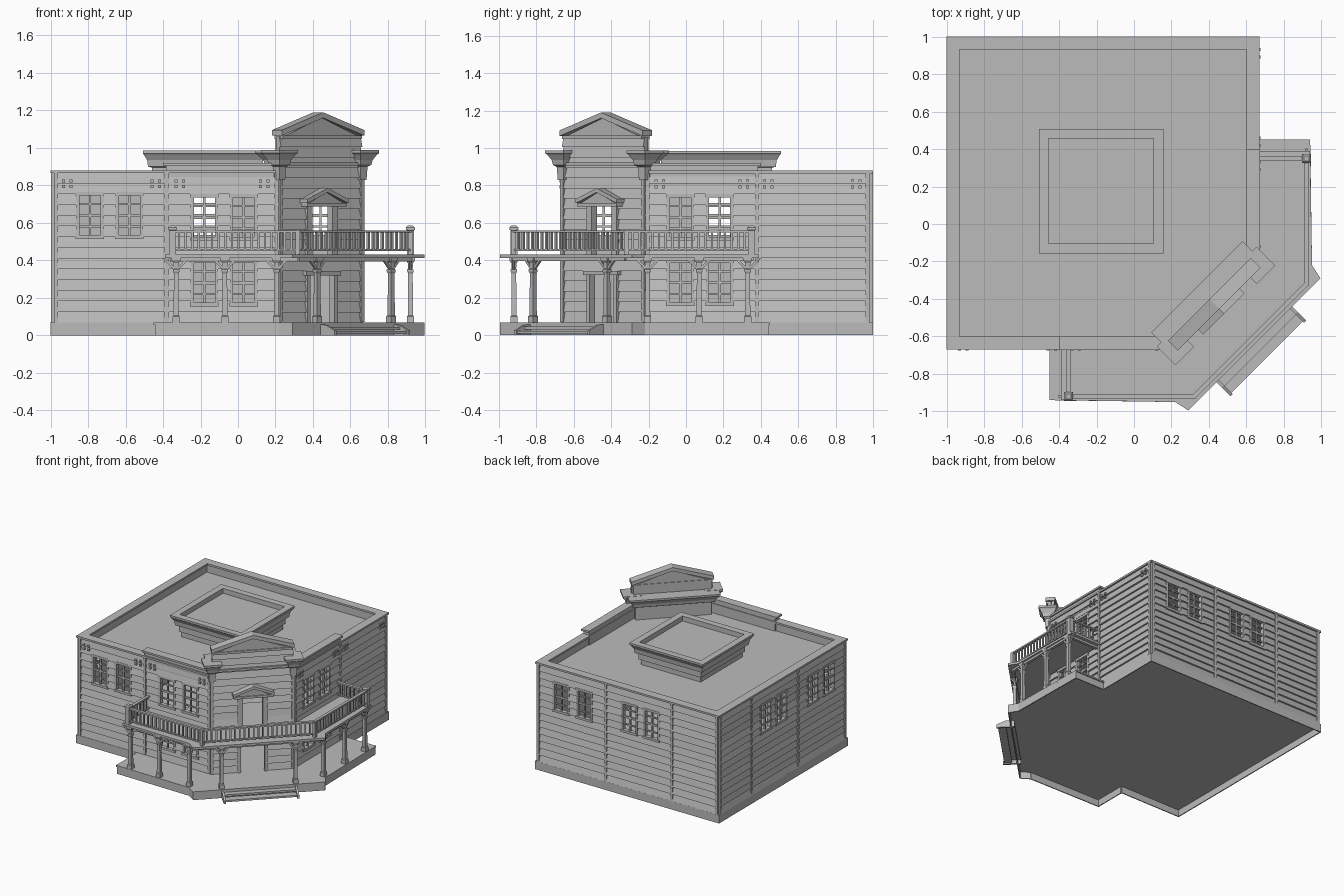
import bpy, bmesh, math, random

random.seed(4)
if "Cube" in bpy.data.objects:
    bpy.data.objects.remove(bpy.data.objects["Cube"])

mat = bpy.data.materials.new("weathered_grey")
mat.use_nodes = True
grey = (0.5, 0.5, 0.5, 1)
mat.diffuse_color = grey
mat.node_tree.nodes["Principled BSDF"].inputs["Base Color"].default_value = grey

parts = {}
R = math.sqrt(0.5)
FACE, BACK, CH = 0.655, 0.984, 0.4375


# Frames map (along, outward, up) to world; the building mirrors over its diagonal
def plan(u, n, z): return (u, n, z)
def flip(u, n, z): return (-n, -u, z)
def front(u, n, z): return (u, -FACE - n, z)
def right(u, n, z): return (FACE + n, -u, z)
def back(u, n, z): return (u, BACK + n, z)
def left(u, n, z): return (-BACK - n, -u, z)
def corner(u, n, z): return (CH + (u + n) * R, -CH + (u - n) * R, z)


def along(a, b):
    dx, dy = b[0] - a[0], b[1] - a[1]
    size = math.hypot(dx, dy)
    dx, dy = dx / size, dy / size
    return (lambda u, n, z: (a[0] + dx * u - dy * n, a[1] + dy * u + dx * n, z)), size


def chain(f, g):
    return lambda u, n, z: f(*g(u, n, z))


# Solid through a list of matching rings
def loft(part, f, rings):
    bm = parts.setdefault(part, bmesh.new())
    vs = [[bm.verts.new(f(*p)) for p in ring] for ring in rings]
    k = len(rings[0])
    bm.faces.new(vs[0])
    bm.faces.new(vs[-1])
    for lo, hi in zip(vs, vs[1:]):
        for i in range(k):
            j = (i + 1) % k
            bm.faces.new((lo[i], lo[j], hi[j], hi[i]))


def rect(u0, u1, n0, n1, z):
    return [(u0, n0, z), (u1, n0, z), (u1, n1, z), (u0, n1, z)]


def box(part, f, u0, u1, n0, n1, z0, z1):
    loft(part, f, [rect(u0, u1, n0, n1, z0), rect(u0, u1, n0, n1, z1)])


def slab(part, f, pts, z0, z1):
    loft(part, f, [[(x, y, z) for x, y in pts] for z in (z0, z1)])


# Square turned profile: list of (height, half width)
def turned(part, f, u, n, profile):
    loft(part, f, [rect(u - h, u + h, n - h, n + h, z) for z, h in profile])


def extrude(part, f, outline, n0, n1):
    loft(part, f, [[(u, n, z) for u, z in outline] for n in (n0, n1)])


def gable(part, f, half, z0, z1, n0, n1, thick):
    extrude(part, f, [(-half * .92, z0), (half * .92, z0), (0, z1 - thick)], n0 + .01, n1 - .012)
    for s in (-1, 1):
        extrude(part, f, [(s * half, z0 + .005), (s * half, z0 + .005 + thick),
                          (0, z1), (0, z1 - thick)], n0, n1)
    box(part, f, -half * .96, half * .96, n0 + .005, n1 - .005, z0 - .012, z0 + .006)


# Lapped boards, left open at the holes (u0, u1, z0, z1)
def siding(f, u0, u1, z0, z1, rows, holes):
    h = (z1 - z0) / rows
    cuts = {round(z0 + i * h, 4) for i in range(rows + 1)}
    cuts = sorted(cuts | {z for o in holes for z in o[2:]})
    depth = {}
    for a, b in zip(cuts, cuts[1:]):
        mid = (a + b) / 2
        row = int((mid - z0) / h)
        d = depth.setdefault(row, random.uniform(.011, .016))
        lap = lambda z: d * max(0, 1 - (z - z0 - row * h) / h)
        open_here = sorted(o for o in holes if o[2] < mid < o[3])
        ends = [u0] + [u for o in open_here for u in o[:2]] + [u1]
        for s, e in zip(ends[::2], ends[1::2]):
            loft("siding", f, [rect(s, e, -.02, lap(a), a), rect(s, e, -.02, lap(b), b)])


def window(f, o, rows=4, n=.011):
    u0, u1, z0, z1 = o
    w = .014
    for a, b in ((u0 - .004, u0 + w), (u1 - w, u1 + .004)):
        box("window_frames", f, a, b, -.02, n, z0, z1)
    box("window_frames", f, u0 - .006, u1 + .006, -.02, n + .003, z1 - w, z1 + .005)
    box("window_frames", f, u0 - .006, u1 + .006, -.02, n + .004, z0 - .005, z0 + w)
    mid = (u0 + u1) / 2
    box("window_bars", f, mid - .006, mid + .006, -.01, .003, z0, z1)
    for i in range(1, rows):
        z = z0 + (z1 - z0) * i / rows
        t = .008 if 2 * i == rows else .005
        box("window_bars", f, u0, u1, -.01, .002, z - t, z + t)


def boards(f, us, z1):
    for u in us:
        box("corner_boards", f, u - .011, u + .011, -.02, .0145, .07, z1)


def porch_outline(end):
    half = [(end, -.67), (end, -.94), (.22, -.95), (.29, -.995)]
    return half + [(-y, -x) for x, y in reversed(half)]


# Floors raised on a hollow skirt, balcony and roof sheet
walls = [(.67, 1), (-1, 1), (-1, -.67)]
slab("ground_floor", plan, porch_outline(-.45) + walls, .055, .068)
skirt = porch_outline(-.44) + walls
for a, b in zip(skirt, skirt[1:] + skirt[:1]):
    f, size = along(a, b)
    box("plinth_skirt", f, 0, size, 0, .008, 0, .06)
slab("balcony_floor", plan, porch_outline(-.39), .412, .43)
slab("roof", plan, [(-.98, -.65), (.22, -.65), (.65, -.22), (.65, .98), (-.98, .98)], .785, .8)

# Street walls: only the front has windows in its far bay
upper_far = [(-.86, -.72, .52, .76), (-.65, -.51, .52, .76)]
near = [(u, u + .14, z, z + .24) for u in (-.25, -.04) for z in (.16, .51)]
for f, holes in ((front, upper_far + near), (right, near)):
    siding(f, -.98, .22, .068, .868, 14, holes)
    for o in holes:
        window(f, o)
    boards(f, (-.972, -.38, .205), .868)
    for u in (-.93, -.89, -.46, -.42, -.33, -.29, .12, .16):
        for z in (.785, .815):
            box("cornice_blocks", f, u - .008, u + .008, 0, .02, z, z + .016)

# Rear walls
rear = [(u, u + .14, .52, .76) for u in (.37, .16, -.25, -.45)]
for f in (back, left):
    siding(f, -.98, .65, .068, .868, 14, rear)
    for o in rear:
        window(f, o)
    boards(f, (-.972, -.565, .035, .645), .868)

# Parapets with raised centre bays
for f in (plan, flip):
    for y0, y1, x1 in ((-.67, -.6, .2), (.93, 1, .67)):
        box("parapet", f, -.985, x1 - .015, y0 + .015, y1 - .015, .79, .87)
        box("parapet_cap", f, -1, x1, y0, y1, .865, .88)
    box("bay_parapet", f, -.385, .21, -.66, -.605, .8, .91)
    box("bay_parapet_cap", f, -.4, .22, -.672, -.6, .905, .92)

# Angled corner wall rising to the false front, with two open doorways
W = .307
doorways = [(-.075, .075, .43, .69), (-.09, .09, .068, .32)]
siding(corner, -W, W, .068, 1.06, 18, doorways)
for s in (-1, 1):
    box("corner_pilasters", corner, s * W - .012, s * W + .012, -.03, .016, .07, .915)
    for _, inner, z0, z1 in doorways:
        a, b = sorted((s * inner, s * .115))
        box("door_frames", corner, a, b, -.02, .02, z0, z1 + .01)
box("lower_lintel", corner, -.13, .13, -.02, .03, .32, .342)
gable("door_pediment", corner, .155, .7, .785, -.02, .06, .022)

# False front: pediment, rear cornice and flared caps
box("corner_cornice", corner, -.3, .3, -.02, .022, .905, .922)
box("false_front", corner, -.295, .295, -.04, -.01, .79, 1.06)
gable("false_front_gable", corner, .312, 1.06, 1.19, -.05, .024, .03)
flare = [(.79, 0), (.9, 0), (.91, .02), (.935, .025), (.965, .05), (.972, .057), (.986, .057)]
loft("rear_cornice", corner,
     [rect(-.288 - e, .288 + e, -.088 - e, -.02, z) for z, e in flare])
for s in (-1, 1):
    turned("corner_caps", corner, s * W, 0, [(.83, .022), (.9, .026), (.91, .04), (.935, .045),
                                             (.965, .062), (.972, .07), (.988, .07)])

# Roof lantern: flared box with a shallow sunken top
C, top = .175, .985
for a in range(4):
    turn = [lambda u, n, z: (u - C, n + C, z), lambda u, n, z: (-n - C, u + C, z),
            lambda u, n, z: (-u - C, -n + C, z), lambda u, n, z: (n - C, -u + C, z)][a]
    prof = [(.27, .79), (.27, .84), (.285, .845), (.285, .895), (.305, .9), (.31, .935),
            (.328, .965), (.333, .97), (.333, top), (.28, top), (.28, .94), (.26, .79)]
    loft("roof_lantern", turn, [[(s * r, -r, z) for r, z in prof] for s in (-1, 1)])
box("lantern_top", plan, -C - .28, -C + .28, C - .28, C + .28, .92, .945)

# Porch posts with braces and beams
post = [(.068, .019), (.1, .019), (.106, .014), (.33, .012), (.34, .017), (.35, .017),
        (.355, .012), (.385, .014), (.4, .024), (.415, .024)]
FRONT_RUN = along((-.35, -.92), (.32, -.92))
CORNER_RUN = along((.32, -.92), (.92, -.32))


def braced_post(f, u):
    turned("porch_posts", f, u, 0, post)
    for s in (-1, 1):
        extrude("post_braces", f, [(u, .335), (u, .355), (u + s * .055, .412),
                                   (u + s * .072, .412)], -.007, .007)


def beam(f, size):
    box("porch_beam", f, 0, size, -.012, .012, .395, .414)


# Railing with balusters and newels
def railing(f, size):
    box("rails", f, 0, size, -.008, .008, .45, .46)
    box("rails", f, 0, size, -.012, .012, .548, .56)
    count = round(size / .036)
    for i in range(1, count):
        u = size * i / count
        box("balusters", f, u - .006, u + .006, -.006, .006, .455, .552)


newel = [(.43, .018), (.56, .018), (.563, .024), (.575, .024), (.585, .014)]
for m in (plan, flip):
    run, size = FRONT_RUN
    f = chain(m, run)
    railing(f, size)
    beam(f, size)
    for u in (.02, .28, .555):
        braced_post(f, u)
    side, depth = along((-.35, -.92), (-.35, -.66))
    railing(chain(m, side), depth)
    beam(chain(m, side), depth)
    turned("newels", m, -.35, -.92, newel)
    turned("corner_newels", m, .32, -.92, [(.43, .012), (.562, .012)])
run, size = CORNER_RUN
railing(run, size)
beam(run, size)
for u in (.145, size - .145):
    braced_post(run, u)

# Entrance steps with side boards
box("steps", corner, -.27, .27, .26, .335, .03, .045)
box("steps", corner, -.27, .27, .325, .385, .008, .022)
for s in (-1, 1):
    extrude("step_sides", lambda u, n, z: corner(n + s * .277, u, z),
            [(.26, 0), (.395, 0), (.395, .025), (.33, .055), (.26, .06)], -.008, .008)

for name, bm in parts.items():
    bmesh.ops.recalc_face_normals(bm, faces=bm.faces)
    me = bpy.data.meshes.new(name)
    bm.to_mesh(me)
    bm.free()
    me.materials.append(mat)
    bpy.context.scene.collection.objects.link(bpy.data.objects.new(name, me))
